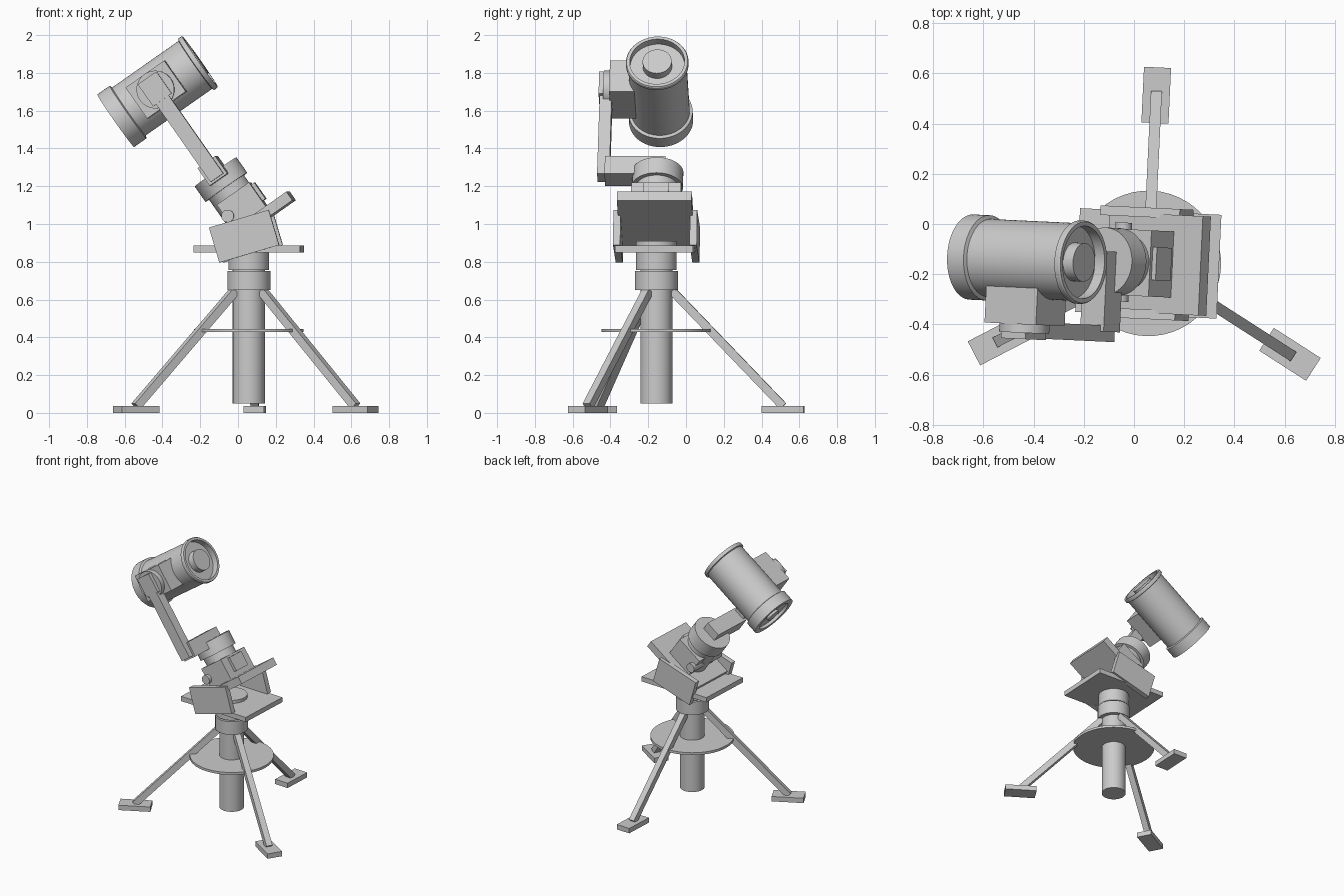
import bpy, bmesh, math
from mathutils import Matrix, Vector

if "Cube" in bpy.data.objects:
    bpy.data.objects.remove(bpy.data.objects["Cube"])

grey = bpy.data.materials.new("light grey")
grey.diffuse_color = (0.6, 0.6, 0.6, 1)
grey.use_nodes = True
grey.node_tree.nodes["Principled BSDF"].inputs["Base Color"].default_value = grey.diffuse_color


def T(x, y, z):
    return Matrix.Translation((x, y, z))


def R(deg, axis):
    return Matrix.Rotation(math.radians(deg), 4, axis)


# Column frame (slightly turned), and the tilted frame whose z is the polar axis
BASE = T(0.057, -0.157, 0) @ R(-2.7, 'Z')
TILT = BASE @ T(-0.176, 0, 1.276) @ R(-35, 'Y')


def finish(name, bm, matrix, smooth=False):
    bmesh.ops.recalc_face_normals(bm, faces=bm.faces)
    bm.transform(matrix)
    mesh = bpy.data.meshes.new(name)
    bm.to_mesh(mesh)
    bm.free()
    mesh.materials.append(grey)
    ob = bpy.data.objects.new(name, mesh)
    bpy.context.collection.objects.link(ob)
    if smooth:
        bpy.ops.object.select_all(action='DESELECT')
        ob.select_set(True)
        bpy.context.view_layer.objects.active = ob
        bpy.ops.object.shade_smooth_by_angle(angle=math.radians(30))
    return ob


def box(name, frame, x, y, z):
    """Box from (min, max) ranges in the given frame."""
    bm = bmesh.new()
    bmesh.ops.create_cube(bm, size=1)
    size = [b - a for a, b in (x, y, z)]
    mid = [(a + b) / 2 for a, b in (x, y, z)]
    return finish(name, bm, frame @ T(*mid) @ Matrix.Diagonal((*size, 1)))


def lathe(name, frame, profile, seg=48):
    """Closed turned solid from (radius, height) points; ends sit on the axis."""
    bm = bmesh.new()
    pts = [(0, profile[0][1])] + profile + [(0, profile[-1][1])]
    verts = [bm.verts.new((r, 0, h)) for r, h in pts]
    edges = [bm.edges.new(p) for p in zip(verts, verts[1:])]
    bmesh.ops.spin(bm, geom=verts + edges, cent=(0, 0, 0), axis=(0, 0, 1),
                   angle=2 * math.pi, steps=seg)
    bmesh.ops.remove_doubles(bm, verts=bm.verts, dist=1e-5)
    return finish(name, bm, frame, True)


def cylinder(name, frame, r, h0, h1):
    return lathe(name, frame, [(r, h0), (r, h1)])


# Column, collars and tray
cylinder("column", BASE, 0.085, 0.05, 0.86)
cylinder("lower_collar", BASE, 0.114, 0.65, 0.75)
cylinder("upper_collar", BASE, 0.108, 0.757, 0.91)
cylinder("tray", BASE, 0.29, 0.427, 0.445)

# Three legs with feet
for i, ang in enumerate((90, 210, 330)):
    leg = BASE @ R(ang, 'Z')
    top, foot = Vector((0.085, 0, 0.645)), Vector((0.672, 0, 0.035))
    d = foot - top
    slope = math.degrees(math.atan2(-d.z, d.x))
    box(f"leg_{i + 1}", leg @ T(*top) @ R(slope, 'Y'),
        (0, d.length), (-0.022, 0.022), (-0.022, 0.022))
    box(f"foot_{i + 1}", leg, (0.56, 0.782), (-0.054, 0.054), (0, 0.037))

# Wedge: base plate, side plates and tilted board
box("base_plate", BASE, (-0.282, 0.282), (-0.207, 0.207), (0.85, 0.886))
for name, side in (("front_side_plate", -1), ("back_side_plate", 1)):
    box(name, BASE @ T(-0.015, side * 0.203, 0.935) @ R(-16.5, 'Y'),
        (-0.165, 0.165), (-0.019, 0.019), (-0.097, 0.097))
box("tilt_board", TILT, (-0.2, 0.255), (-0.198, 0.198), (-0.362, -0.306))

# Polar drive: housing, pivot, body and head
box("drive_housing", TILT, (-0.09, 0.118), (-0.132, 0.132), (-0.31, -0.15))
box("drive_socket", TILT, (0.11, 0.138), (-0.066, 0.066), (-0.27, -0.165))
cylinder("pivot_pin", TILT @ T(-0.076, 0, -0.232) @ R(90, 'X'), 0.033, -0.158, 0.158)
cylinder("drive_body", TILT, 0.113, -0.31, -0.095)
cylinder("drive_head", TILT, 0.135, -0.1, 0)

# Fork: cross block, arm, arm head, turning disc and saddle
box("fork_block", TILT, (-0.057, 0.057), (-0.28, 0.04), (-0.05, 0.063))
box("fork_arm", TILT, (-0.041, 0.041), (-0.32, -0.255), (-0.038, 0.5))
box("arm_head", TILT, (-0.06, 0.06), (-0.325, -0.26), (0.465, 0.607))
cylinder("turning_disc", TILT @ T(0, 0, 0.532) @ R(90, 'X'), 0.1, 0.25, 0.3)
box("saddle", TILT, (-0.125, 0.125), (-0.266, -0.1), (0.432, 0.632))

# Telescope tube: back cell, barrel, front rim and recessed opening
tube = TILT @ T(0, -0.008, 0.525) @ R(90, 'Y')
lathe("telescope_tube", tube, [
    (0.13, -0.258), (0.13, -0.278), (0.17, -0.278), (0.17, -0.198),
    (0.155, -0.192), (0.155, 0.238), (0.166, 0.242), (0.166, 0.262),
    (0.162, 0.268), (0.145, 0.268), (0.145, 0.222)], 64)
cylinder("front_mirror_cap", tube, 0.077, 0.215, 0.27)
cylinder("rear_port", tube, 0.05, -0.275, -0.25)
